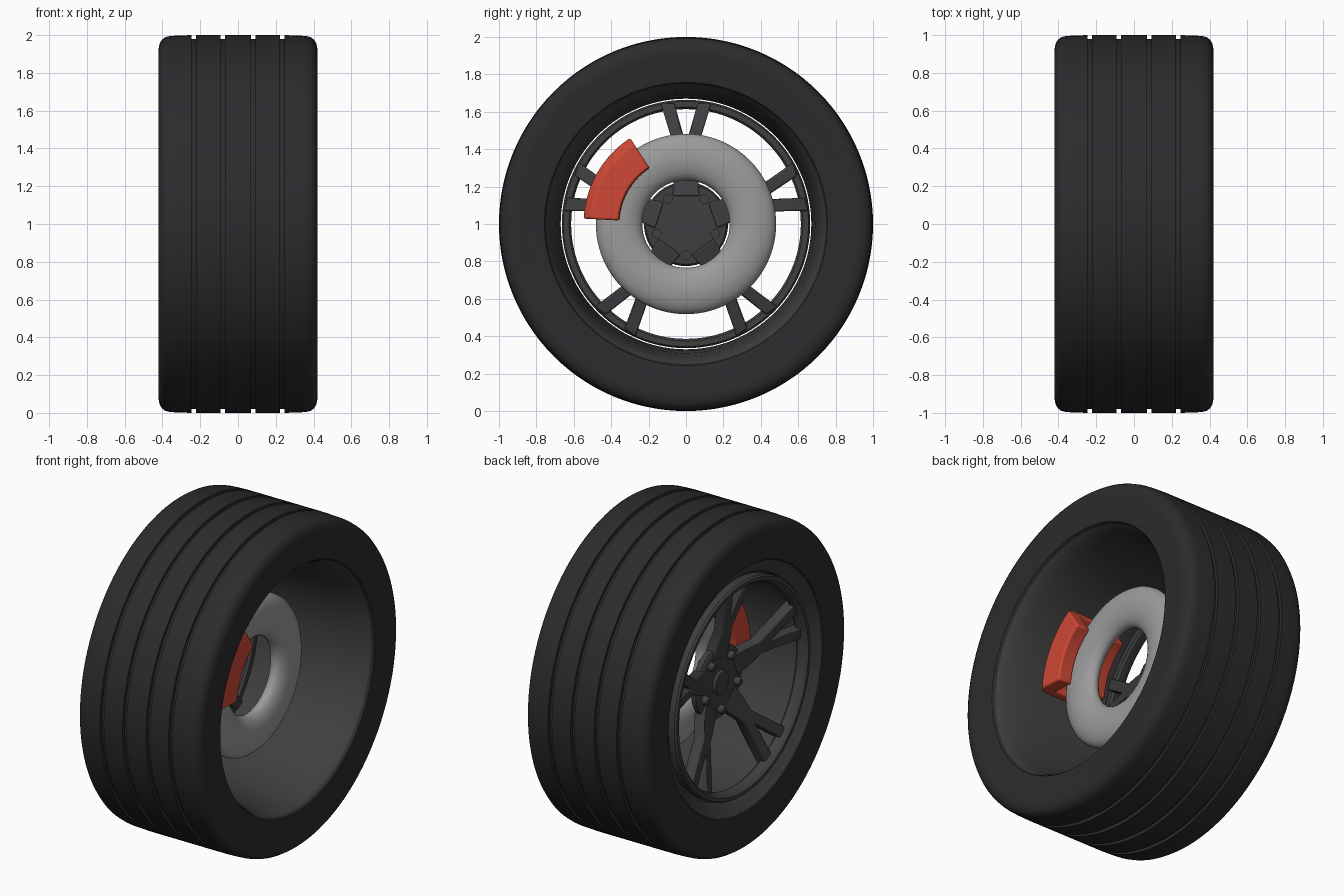
import bpy, bmesh
from math import sin, cos, pi, radians, tau

if "Cube" in bpy.data.objects:
    bpy.data.objects.remove(bpy.data.objects["Cube"])


def material(name, rgb):
    m = bpy.data.materials.new(name)
    m.diffuse_color = (*rgb, 1)
    m.use_nodes = True
    m.node_tree.nodes["Principled BSDF"].inputs["Base Color"].default_value = m.diffuse_color
    return m


RUBBER = material("rubber", (0.025, 0.025, 0.027))
ALLOY = material("dark_alloy", (0.05, 0.05, 0.053))
STEEL = material("disc_steel", (0.33, 0.33, 0.33))
RED = material("caliper_red", (0.62, 0.065, 0.035))


def finish(bm, name, mat, bevel=0, angle=35):
    bmesh.ops.recalc_face_normals(bm, faces=bm.faces[:])
    me = bpy.data.meshes.new(name)
    bm.to_mesh(me)
    bm.free()
    me.materials.append(mat)
    ob = bpy.data.objects.new(name, me)
    bpy.context.collection.objects.link(ob)
    if bevel:
        b = ob.modifiers.new("bevel", 'BEVEL')
        b.width, b.segments = bevel, 2
    bpy.ops.object.select_all(action='DESELECT')
    ob.select_set(True)
    bpy.context.view_layer.objects.active = ob
    bpy.ops.object.shade_smooth_by_angle(angle=radians(angle))
    return ob


def lathe(name, profile, mat, closed=True, start=0, end=360, n=112, cy=0, cz=1, bevel=0):
    """Turn an (x, radius) profile about an axis parallel to x."""
    bm = bmesh.new()
    full = end - start == 360
    rings = []
    for i in range(n if full else n + 1):
        a = radians(start + (end - start) * i / n)
        rings.append([bm.verts.new((x, cy + r * cos(a), cz + r * sin(a))) for x, r in profile])
    m = len(profile)
    for i in range(n):
        p, q = rings[i], rings[(i + 1) % len(rings)]
        for j in range(m if closed else m - 1):
            k = (j + 1) % m
            bm.faces.new((p[j], p[k], q[k], q[j]))
    if not full:
        bm.faces.new(rings[0])
        bm.faces.new(rings[-1])
    bmesh.ops.remove_doubles(bm, verts=bm.verts[:], dist=1e-5)
    return finish(bm, name, mat, bevel)


# Tyre: half profile mirrored, with four tread grooves
half = [(.36, .745), (.395, .748), (.408, .757), (.412, .775), (.410, .81), (.414, .86),
        (.42, .90), (.42, .93), (.414, .957), (.402, .977), (.385, .989), (.36, .995), (.335, .997)]
for g in (.235, .08):
    half += [(g + .0125, 1), (g + .0125, .98), (g - .0125, .98), (g - .0125, 1)]
lathe("tyre", half + [(-x, r) for x, r in reversed(half)], RUBBER)

# Rim barrel: thin tapering shell, wide at the inner side
inner = [(.395, .75), (.375, .737), (.33, .722), (.25, .706), (.1, .69), (-.1, .678),
         (-.3, .67), (-.345, .672), (-.36, .685), (-.38, .725), (-.40, .75)]
lathe("rim_barrel", inner + [(x * .97, r + .012) for x, r in reversed(inner)], ALLOY)

# Outer ring carrying the spoke ends
lathe("rim_ring", [(-.32, .625), (-.32, .655), (-.335, .664), (-.385, .664), (-.397, .655),
                   (-.397, .635), (-.385, .622), (-.36, .614), (-.335, .614)], ALLOY)

# Hub with a slightly raised centre cap
lathe("hub", [(-.17, 0), (-.185, .15), (-.185, .215), (-.2, .225), (-.225, .225), (-.235, .21),
              (-.235, .075), (-.25, .065), (-.256, .03), (-.258, 0)], ALLOY, closed=False, n=60)

# Five forked spokes, sloping outward from the hub
side = [(.15, .072), (.24, .066), (.34, .043), (.645, .135), (.645, .062)]
outline = side + [(.425, 0)] + [(u, -v) for u, v in reversed(side)]
for k in range(5):
    a = pi / 2 + k * tau / 5
    bm = bmesh.new()
    layers = []
    for x0 in (-.235, -.165):
        layers.append([bm.verts.new((x0 - .28 * (u - .15), u * cos(a) - v * sin(a),
                                     1 + u * sin(a) + v * cos(a))) for u, v in outline])
    bm.faces.new(layers[0])
    bm.faces.new(layers[1])
    for i in range(len(outline)):
        j = (i + 1) % len(outline)
        bm.faces.new((layers[0][i], layers[0][j], layers[1][j], layers[1][i]))
    finish(bm, f"spoke_{k + 1}", ALLOY, bevel=.008)

    # Wheel nut between each pair of spokes
    b = a + pi / 5
    lathe(f"wheel_nut_{k + 1}", [(-.165, 0), (-.165, .026), (-.255, .026), (-.268, .018), (-.272, 0)],
          ALLOY, closed=False, n=16, cy=.165 * cos(b), cz=1 + .165 * sin(b))

# Brake disc: flattened torus
lathe("brake_disc", [(.08 + .062 * sin(t * tau / 24), .358 + .124 * cos(t * tau / 24))
                     for t in range(24)], STEEL, n=96)

# Brake caliper: C-section arc straddling the disc
lathe("brake_caliper", [(-.09, .36), (-.09, .51), (-.05, .548), (.21, .548), (.25, .51), (.25, .36),
                        (.16, .355), (.16, .50), (0, .50), (0, .355)],
      RED, start=123, end=177, n=20, bevel=.01)
